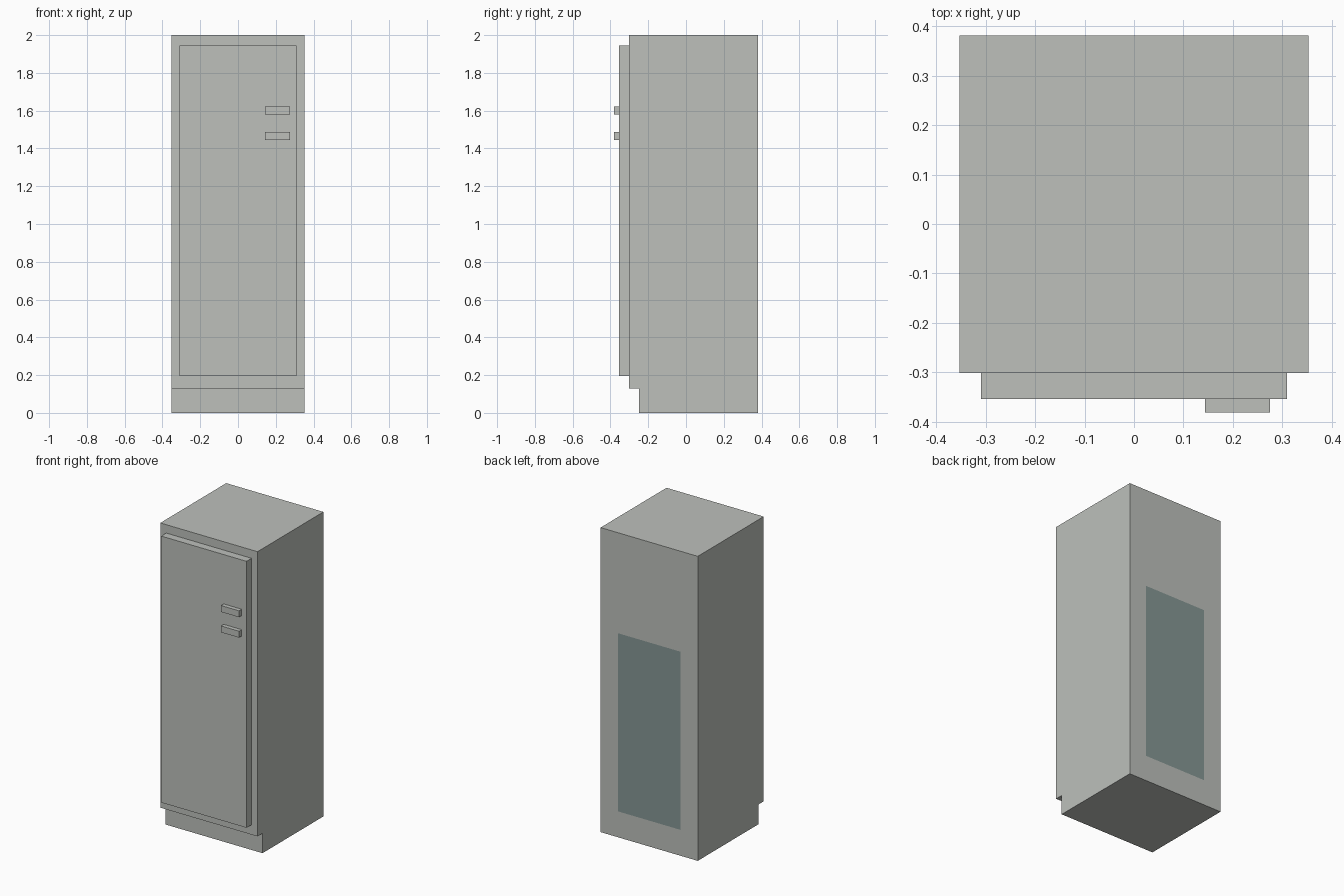
import bpy
import bmesh
from mathutils import Vector

if "Cube" in bpy.data.objects:
    bpy.data.objects.remove(bpy.data.objects["Cube"], do_unlink=True)


def make_material(name, colour):
    mat = bpy.data.materials.new(name)
    mat.use_nodes = True
    mat.diffuse_color = colour
    mat.node_tree.nodes["Principled BSDF"].inputs["Base Color"].default_value = colour
    return mat


light_grey = make_material("light grey", (0.51, 0.53, 0.50, 1))
blue_grey = make_material("blue grey", (0.24, 0.31, 0.30, 1))


def add_object(name, bm, *materials):
    bmesh.ops.recalc_face_normals(bm, faces=bm.faces[:])
    mesh = bpy.data.meshes.new(name)
    bm.to_mesh(mesh)
    bm.free()
    for mat in materials:
        mesh.materials.append(mat)
    obj = bpy.data.objects.new(name, mesh)
    bpy.context.collection.objects.link(obj)
    return obj


def add_box(name, low, high, mat):
    low, high = Vector(low), Vector(high)
    bm = bmesh.new()
    bmesh.ops.create_cube(bm, size=1)
    bmesh.ops.scale(bm, vec=high - low, verts=bm.verts)
    bmesh.ops.translate(bm, vec=(low + high) / 2, verts=bm.verts)
    return add_object(name, bm, mat)


# Cabinet: side profile with a toe recess, extruded across the width
HALF_WIDTH, BACK, FRONT = 0.353, 0.382, -0.302
TOE_Y, TOE_Z = -0.25, 0.13
profile = [(BACK, 0), (BACK, 2), (FRONT, 2), (FRONT, TOE_Z), (TOE_Y, TOE_Z), (TOE_Y, 0)]
bm = bmesh.new()
side = bm.faces.new([bm.verts.new((-HALF_WIDTH, y, z)) for y, z in profile])
extruded = bmesh.ops.extrude_face_region(bm, geom=[side])
bmesh.ops.translate(bm, vec=(2 * HALF_WIDTH, 0, 0),
                    verts=[v for v in extruded["geom"] if isinstance(v, bmesh.types.BMVert)])

# Flush rear panel: cut the back face and colour its centre
PANEL_HALF, PANEL_LOW, PANEL_HIGH = 0.226, 0.17, 1.34
cuts = [((x, 0, 0), (1, 0, 0)) for x in (-PANEL_HALF, PANEL_HALF)]
cuts += [((0, 0, z), (0, 0, 1)) for z in (PANEL_LOW, PANEL_HIGH)]
for point, normal in cuts:
    back = [f for f in bm.faces if all(abs(v.co.y - BACK) < 1e-4 for v in f.verts)]
    parts = set(back) | {e for f in back for e in f.edges} | {v for f in back for v in f.verts}
    bmesh.ops.bisect_plane(bm, geom=list(parts), plane_co=point, plane_no=normal)
for face in bm.faces:
    c = face.calc_center_median()
    if (all(abs(v.co.y - BACK) < 1e-4 for v in face.verts)
            and abs(c.x) < PANEL_HALF and PANEL_LOW < c.z < PANEL_HIGH):
        face.material_index = 1
add_object("cabinet", bm, light_grey, blue_grey)

# Door standing proud of the cabinet
DOOR_FRONT = -0.354
add_box("door", (-0.31, DOOR_FRONT, 0.195), (0.31, FRONT, 1.945), light_grey)

# Two short handles
for name, z in (("upper_handle", 1.6), ("lower_handle", 1.466)):
    add_box(name, (0.144, -0.382, z - 0.021), (0.275, DOOR_FRONT, z + 0.021), light_grey)
